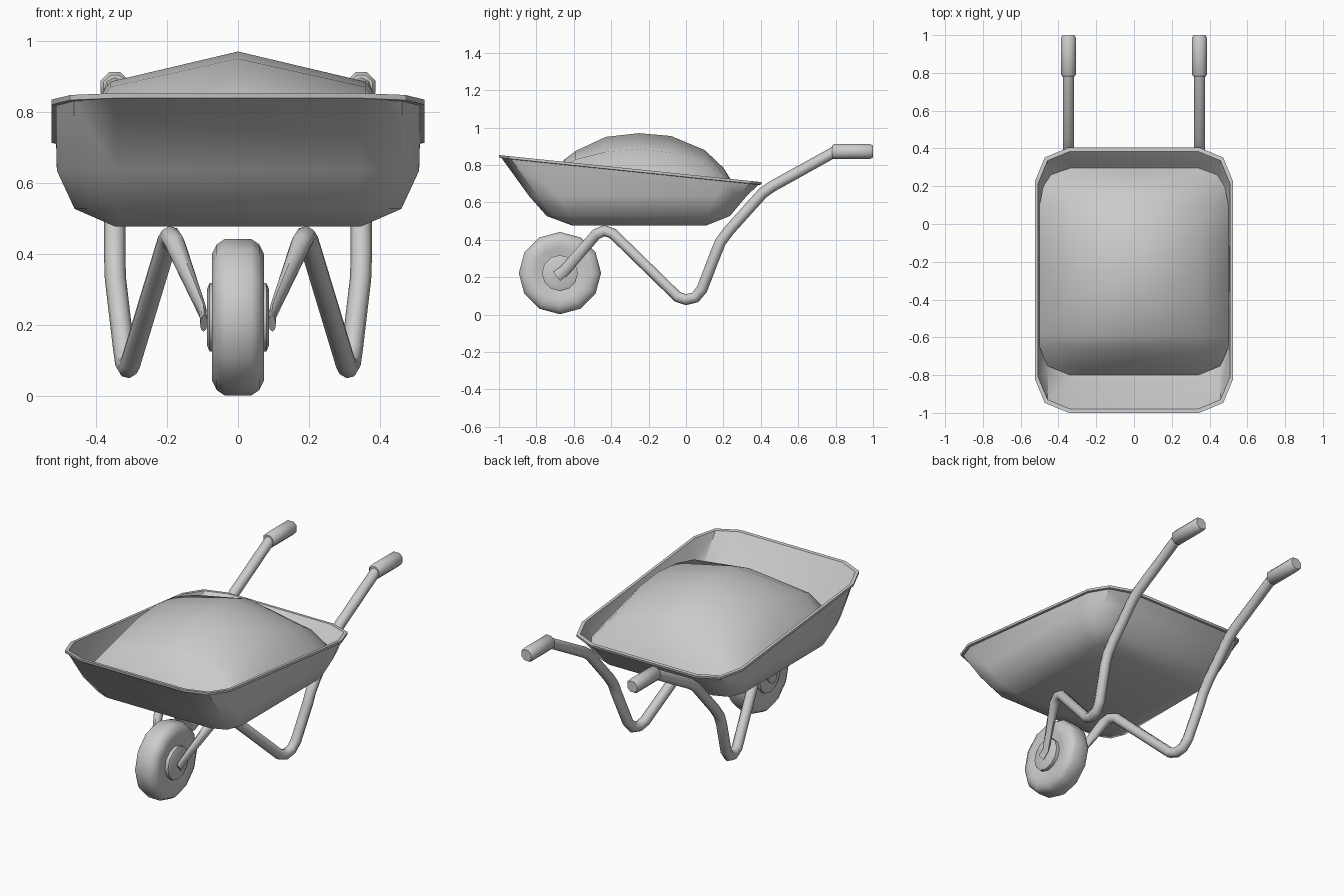
import bpy, bmesh, math
from mathutils import Matrix

if "Cube" in bpy.data.objects:
    bpy.data.objects.remove(bpy.data.objects["Cube"])


def make(name, bm, angle=40):
    bmesh.ops.recalc_face_normals(bm, faces=bm.faces)
    me = bpy.data.meshes.new(name)
    bm.to_mesh(me)
    bm.free()
    ob = bpy.data.objects.new(name, me)
    bpy.context.collection.objects.link(ob)
    smooth(ob, angle)
    return ob


def smooth(ob, angle=40):
    bpy.ops.object.select_all(action='DESELECT')
    ob.select_set(True)
    bpy.context.view_layer.objects.active = ob
    bpy.ops.object.shade_smooth_by_angle(angle=math.radians(angle))


def mirror_x(ob):
    ob.modifiers.new("mirror", 'MIRROR').use_axis = (True, False, False)


def bridge(bm, loops, closed=True):
    for a, b in zip(loops, loops[1:]):
        n = len(a)
        for i in range(n if closed else n - 1):
            j = (i + 1) % n
            bm.faces.new((a[i], a[j], b[j], b[i]))


def rounded_loop(bm, hx, y0, y1, r, zf):
    # rectangle with two-segment rounded corners
    pts = []
    for cx, cy, start in ((hx - r, y1 - r, 0), (r - hx, y1 - r, 90),
                          (r - hx, y0 + r, 180), (hx - r, y0 + r, 270)):
        for k in range(3):
            a = math.radians(start + 45 * k)
            x, y = cx + r * math.cos(a), cy + r * math.sin(a)
            pts.append(bm.verts.new((x, y, zf(y))))
    return pts


# tray: sloping rim, steep walls, rounded floor
def rim(drop):
    return lambda y: 0.853 - 0.103 * (y + 1) - drop


def level(z):
    return lambda y: z


bm = bmesh.new()
loops = [rounded_loop(bm, *p) for p in (
    (0.525, -1.0, 0.405, 0.18, rim(0)),
    (0.525, -0.998, 0.402, 0.18, rim(0.014)),
    (0.512, -0.985, 0.388, 0.172, rim(0.016)),
    (0.51, -0.84, 0.325, 0.165, level(0.635)),
    (0.46, -0.745, 0.235, 0.12, level(0.527)),
    (0.345, -0.61, 0.11, 0.01, level(0.477)))]
bridge(bm, loops)
bm.faces.new(loops[-1])
# inner skin of the tray
inner = [rounded_loop(bm, *p) for p in (
    (0.508, -0.98, 0.385, 0.17, rim(0)),
    (0.50, -0.83, 0.315, 0.16, level(0.645)),
    (0.45, -0.735, 0.225, 0.115, level(0.537)),
    (0.34, -0.60, 0.10, 0.01, level(0.487)))]
bridge(bm, [loops[0]] + inner)
bm.faces.new(inner[-1])
make("tray", bm)

# heaped load: cross-sections (y, edge x, edge z, shoulder x, shoulder z, middle z)
rows = ((-0.80, 0.34, 0.61, 0.22, 0.61, 0.61),
        (-0.75, 0.46, 0.63, 0.30, 0.68, 0.70),
        (-0.65, 0.50, 0.65, 0.35, 0.80, 0.83),
        (-0.59, 0.50, 0.66, 0.36, 0.83, 0.875),
        (-0.43, 0.50, 0.67, 0.36, 0.87, 0.95),
        (-0.25, 0.50, 0.67, 0.36, 0.885, 0.97),
        (-0.08, 0.50, 0.67, 0.36, 0.865, 0.955),
        (0.10, 0.50, 0.65, 0.35, 0.81, 0.88),
        (0.20, 0.48, 0.64, 0.34, 0.75, 0.785),
        (0.26, 0.44, 0.63, 0.32, 0.67, 0.69),
        (0.30, 0.34, 0.62, 0.22, 0.62, 0.62))
bm = bmesh.new()
bridge(bm, [[bm.verts.new(p) for p in ((-ex, y, ez), (-sx, y, sz), (0, y, mz), (sx, y, sz), (ex, y, ez))]
            for y, ex, ez, sx, sz, mz in rows], closed=False)
for f in bm.faces:
    if f.normal.z < 0:
        f.normal_flip()
make("load", bm, 60)

# bent tube frame: handle, leg and wheel fork in one run
path = ((0.347, 0.84, 0.872), (0.347, 0.79, 0.868), (0.347, 0.46, 0.685), (0.347, 0.41, 0.65),
        (0.347, 0.23, 0.45), (0.347, 0.185, 0.39), (0.345, 0.16, 0.33), (0.322, 0.085, 0.135),
        (0.316, 0.05, 0.092), (0.31, 0.0, 0.08), (0.302, -0.045, 0.095),
        (0.20, -0.39, 0.432), (0.19, -0.435, 0.449), (0.178, -0.48, 0.43),
        (0.10, -0.65, 0.235), (0.095, -0.69, 0.205))
cu = bpy.data.curves.new("frame_tube", 'CURVE')
cu.dimensions = '3D'
cu.bevel_depth = 0.03
cu.bevel_resolution = 2
cu.use_fill_caps = True
sp = cu.splines.new('POLY')
sp.points.add(len(path) - 1)
for p, co in zip(sp.points, path):
    p.co = (*co, 1)
tube = bpy.data.objects.new("frame_tube", cu)
bpy.context.collection.objects.link(tube)
bpy.ops.object.select_all(action='DESELECT')
tube.select_set(True)
bpy.context.view_layer.objects.active = tube
bpy.ops.object.convert(target='MESH')
tube = bpy.context.object
for v in tube.data.vertices:  # flattened fork ends
    if v.co.y < -0.6:
        v.co.x = 0.097 + (v.co.x - 0.097) * 0.35
smooth(tube, 50)
mirror_x(tube)


# turned parts: profile of (along axis, radius)
def lathe(name, profile, sides, mat, phase=0.0):
    bm = bmesh.new()
    rings = []
    for t, r in profile:
        rings.append([bm.verts.new((t, r * math.cos(2 * math.pi * (i + phase) / sides),
                                    r * math.sin(2 * math.pi * (i + phase) / sides)))
                      for i in range(sides)])
    bridge(bm, rings)
    bm.faces.new(rings[0])
    bm.faces.new(rings[-1])
    bmesh.ops.transform(bm, matrix=mat, verts=bm.verts)
    return make(name, bm)


grip = lathe("hand_grip", ((0.78, 0.034), (0.79, 0.043), (0.985, 0.043), (1.0, 0.034)), 8,
             Matrix.Translation((0.347, 0, 0.872)) @ Matrix.Rotation(math.pi / 2, 4, 'Z'), 0.5)
mirror_x(grip)

# wheel: tyre, hub and axle
half = ((0.038, 0.22), (0.06, 0.205), (0.073, 0.178), (0.073, 0.14), (0.06, 0.10))
at_wheel = Matrix.Translation((0, -0.674, 0.222))
lathe("tyre", [(-t, r) for t, r in reversed(half)] + list(half), 12, at_wheel)
lathe("hub", ((-0.087, 0.08), (-0.08, 0.096), (0.08, 0.096), (0.087, 0.08)), 12, at_wheel)
lathe("axle", ((-0.1, 0.02), (0.1, 0.02)), 8, at_wheel)
